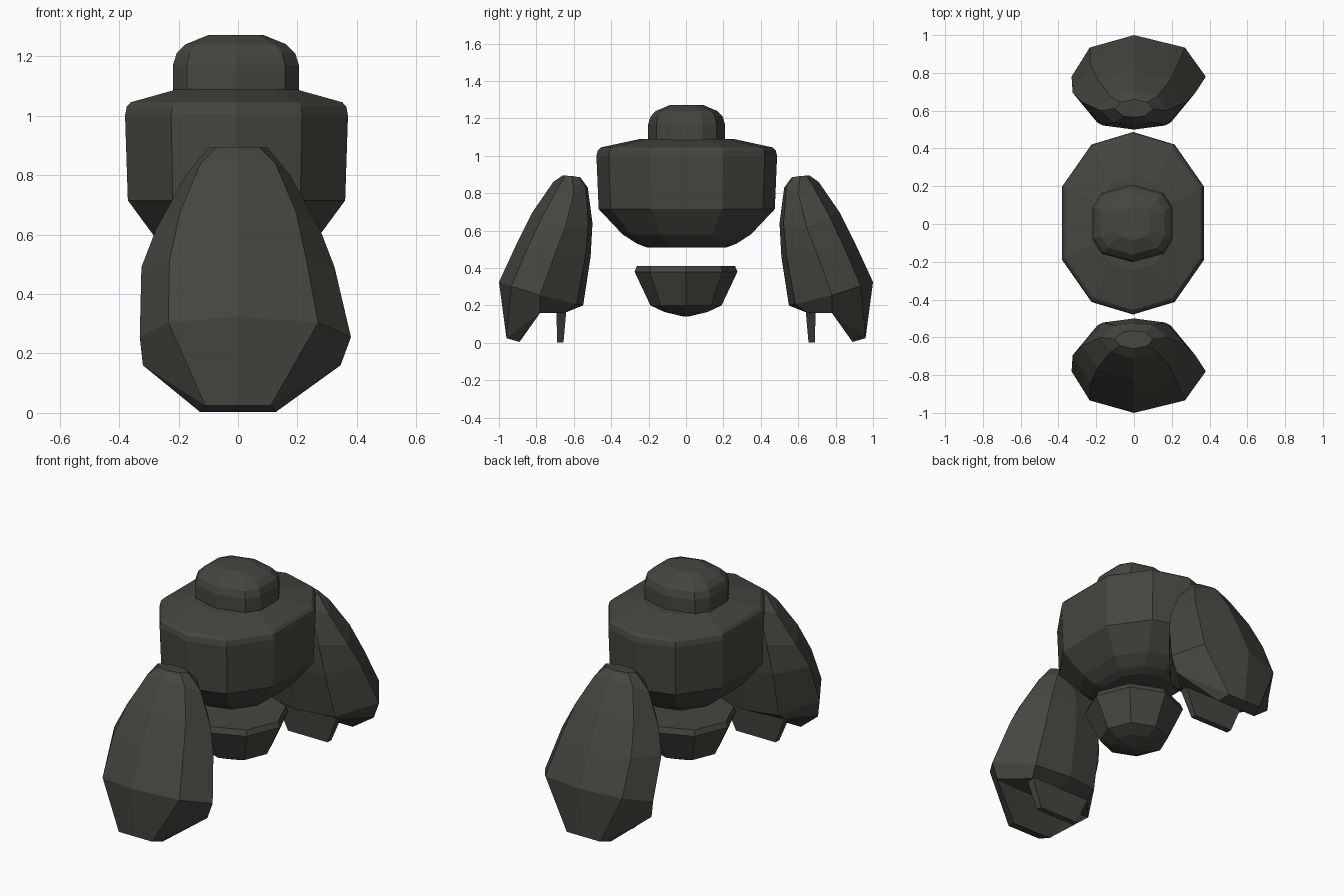
import bpy
import bmesh
from math import cos, sin, pi

if "Cube" in bpy.data.objects:
    bpy.data.objects.remove(bpy.data.objects["Cube"])

stone = bpy.data.materials.new("dark grey stone")
stone.diffuse_color = (0.06, 0.06, 0.051, 1)
stone.use_nodes = True
stone.node_tree.nodes["Principled BSDF"].inputs["Base Color"].default_value = stone.diffuse_color


def loft(name, rings):
    """Skin equal-length rings of points, cap both ends."""
    bm = bmesh.new()
    loops = [[bm.verts.new(p) for p in ring] for ring in rings]
    n = len(loops[0])
    for a, b in zip(loops, loops[1:]):
        for i in range(n):
            j = (i + 1) % n
            bm.faces.new((a[i], a[j], b[j], b[i]))
    bm.faces.new(loops[0])
    bm.faces.new(loops[-1])
    bmesh.ops.remove_doubles(bm, verts=bm.verts, dist=0.0005)
    bmesh.ops.recalc_face_normals(bm, faces=bm.faces)
    mesh = bpy.data.meshes.new(name)
    bm.to_mesh(mesh)
    bm.free()
    mesh.materials.append(stone)
    obj = bpy.data.objects.new(name, mesh)
    bpy.context.collection.objects.link(obj)
    return obj


def stack(name, outline, levels, cx=0.0, cy=0.0):
    """Stack scaled copies of an outline at (z, scale) levels."""
    return loft(name, [[(cx + x * s, cy + y * s, z) for x, y in outline]
                       for z, s in levels])


def ten_sided(mid_y, corner, side):
    """Outline symmetric in x and y with points on the y axis."""
    right = [(0, mid_y), corner, side, (side[0], -side[1]), (corner[0], -corner[1])]
    return right + [(-x, -y) for x, y in right]


# Torso and head
stack("torso", ten_sided(0.483, (0.22, 0.417), (0.375, 0.195)),
      [(0.51, 0.44), (0.53, 0.55), (0.58, 0.71), (0.715, 0.975), (1.0, 1.0),
       (1.03, 0.985), (1.045, 0.95), (1.09, 0.52)], cx=-0.005, cy=0.004)
stack("head", ten_sided(0.205, (0.165, 0.16), (0.212, 0.085)),
      [(1.07, 1.0), (1.17, 1.0), (1.21, 0.94), (1.24, 0.8), (1.272, 0.43)],
      cx=-0.007, cy=0.003)

# Hips
octagon = [(cos(i * pi / 4), sin(i * pi / 4)) for i in range(8)]
stack("hips", octagon,
      [(0.14, 0.01), (0.165, 0.115), (0.2, 0.19), (0.38, 0.275), (0.412, 0.262)])


def arm_ring(outer, side, inner, left=1.0):
    """Eight points from outer (d, z), side (x, d, z) and inner (d, z)."""
    x, d, z = side

    def between(end, t):
        return d + (end[0] - d) * t, z + (end[1] - z) * t
    o, i = between(outer, 0.7), between(inner, 0.85)
    k = -x * left
    return [(0, *outer), (0.71 * x, *o), side, (0.6 * x, *i),
            (0, *inner), (0.6 * k, *i), (k, d, z), (0.71 * k, *o)]


# Arm from the shoulder down to the wrist
arm = [
    arm_ring((0.66, 0.895), (0.10, 0.61, 0.892), (0.565, 0.885)),
    arm_ring((0.71, 0.86), (0.175, 0.60, 0.80), (0.525, 0.83)),
    arm_ring((0.82, 0.70), (0.275, 0.645, 0.62), (0.50, 0.64)),
    arm_ring((0.91, 0.52), (0.325, 0.695, 0.49), (0.51, 0.46)),
    arm_ring((1.0, 0.325), (0.38, 0.78, 0.255), (0.55, 0.20), 0.87),
]
# Outer claw: its tip, its inner face, then the palm
wrist = [(0.345, 0.78, 0.16), (0.2, 0.65, 0.16), (0, 0.65, 0.16),
         (-0.2, 0.65, 0.16), (-0.32, 0.78, 0.16)]
for w, d, z in ((0.11, 0.96, 0.025), (0.13, 0.89, 0.005), (0.2, 0.79, 0.16)):
    arm.append([(0, d, z), (w, d, z), *wrist, (-w, d, z)])


def rectangle(w, d0, d1, z):
    return [(-w, d0, z), (w, d0, z), (w, d1, z), (-w, d1, z)]


# Inner claw, a thin tapered plate
thumb = [rectangle(0.2, 0.64, 0.692, 0.17), rectangle(0.13, 0.655, 0.69, 0.003)]

# Both arms, mirrored front to back
for side, sign in (("front", -1), ("back", 1)):
    for part, rings in (("arm", arm), ("inner_claw", thumb)):
        loft(f"{side}_{part}", [[(x, sign * d, z) for x, d, z in r] for r in rings])
